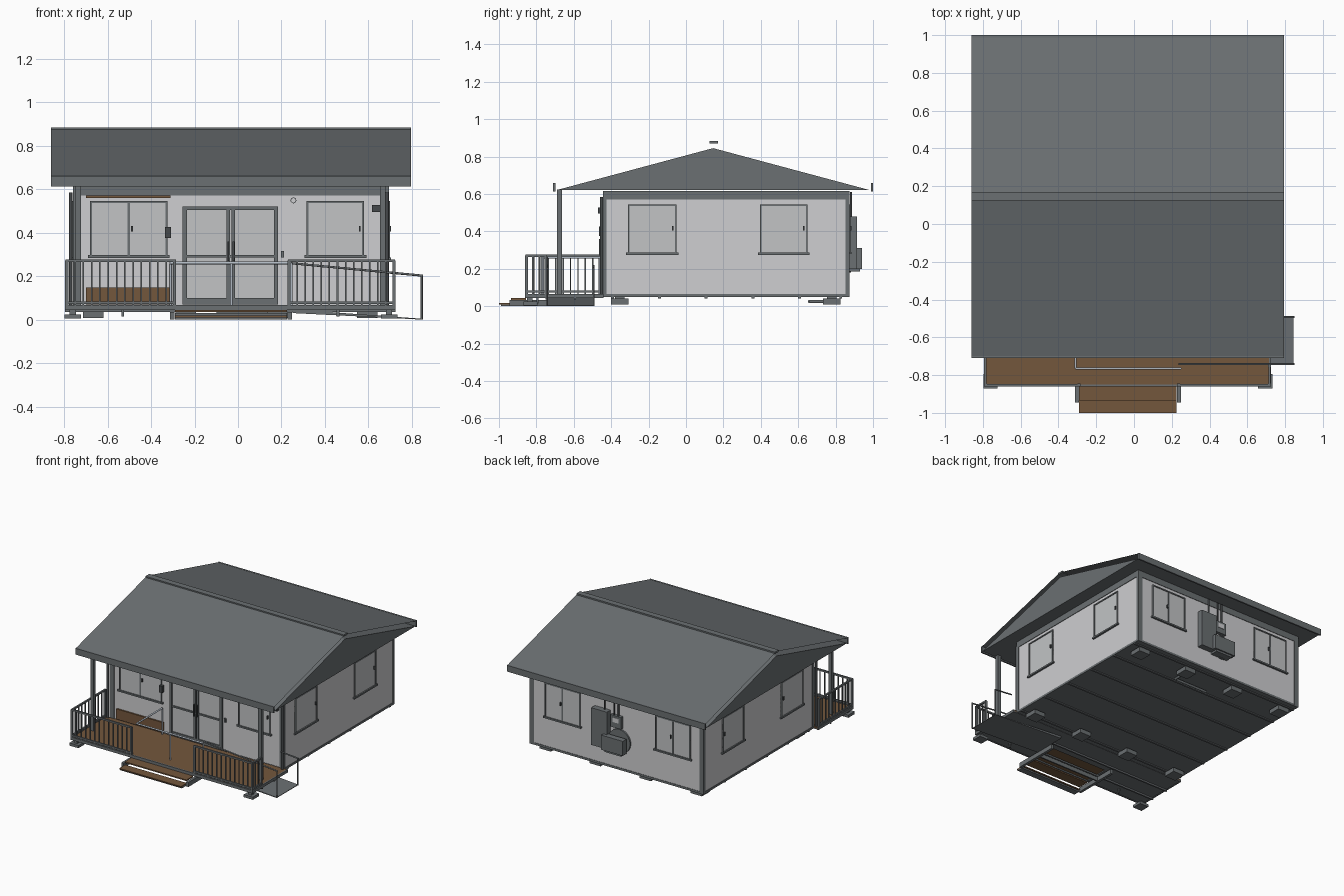
import bpy, bmesh, math
from mathutils import Vector, Matrix

if "Cube" in bpy.data.objects:
    bpy.data.objects.remove(bpy.data.objects["Cube"])


def mat(name, r, g, b):
    m = bpy.data.materials.new(name)
    m.diffuse_color = (r, g, b, 1)
    m.use_nodes = True
    m.node_tree.nodes["Principled BSDF"].inputs["Base Color"].default_value = m.diffuse_color
    return m


GREY = mat("slate grey", 0.145, 0.16, 0.168)
WALL = mat("wall light grey", 0.62, 0.62, 0.635)
GLASS = mat("pane grey", 0.54, 0.55, 0.56)
BROWN = mat("timber brown", 0.175, 0.095, 0.046)
DARK = mat("dark metal", 0.06, 0.066, 0.07)
STEEL = mat("light steel", 0.45, 0.5, 0.56)

CX = -0.035                       # house centre line
WX0, WX1, WY0, WY1 = -0.755, 0.69, -0.44, 0.87
WZ0, WZ1 = 0.05, 0.615


def part(name, material, boxes=(), rods=()):
    """One object from boxes (x0,x1,y0,y1,z0,z1) and rods (p,q,radius)."""
    bm = bmesh.new()
    for x0, x1, y0, y1, z0, z1 in boxes:
        m = Matrix.Translation(((x0 + x1) / 2, (y0 + y1) / 2, (z0 + z1) / 2))
        m = m @ Matrix.Diagonal((abs(x1 - x0), abs(y1 - y0), abs(z1 - z0), 1))
        bmesh.ops.create_cube(bm, size=1, matrix=m)
    for p, q, r in rods:
        p, q = Vector(p), Vector(q)
        rot = (q - p).to_track_quat('Z', 'Y').to_matrix().to_4x4()
        bmesh.ops.create_cone(bm, cap_ends=True, segments=12 if r < 0.02 else 32,
                              radius1=r, radius2=r, depth=(q - p).length,
                              matrix=Matrix.Translation((p + q) / 2) @ rot)
    return finish(name, material, bm)


def finish(name, material, bm):
    me = bpy.data.meshes.new(name)
    bm.to_mesh(me)
    bm.free()
    me.materials.append(material)
    ob = bpy.data.objects.new(name, me)
    bpy.context.collection.objects.link(ob)
    return ob


def on_wall(side, a0, a1, z0, z1, d0, d1):
    """Box on a wall: a along the wall, d outwards from it."""
    if side == 'front':
        return (a0, a1, WY0 - d1, WY0 - d0, z0, z1)
    if side == 'back':
        return (a0, a1, WY1 + d0, WY1 + d1, z0, z1)
    if side == 'right':
        return (WX1 + d0, WX1 + d1, a0, a1, z0, z1)
    return (WX0 - d1, WX0 - d0, a0, a1, z0, z1)


def prism(name, material, profile, x0, x1):
    """Extrude a (y, z) profile along x."""
    bm = bmesh.new()
    f = bm.faces.new([bm.verts.new((x0, y, z)) for y, z in profile])
    ext = bmesh.ops.extrude_face_region(bm, geom=[f])['geom']
    bmesh.ops.translate(bm, vec=(x1 - x0, 0, 0),
                        verts=[v for v in ext if isinstance(v, bmesh.types.BMVert)])
    bmesh.ops.recalc_face_normals(bm, faces=bm.faces)
    return finish(name, material, bm)


def sheet(name, material, pts):
    bm = bmesh.new()
    bm.faces.new([bm.verts.new(p) for p in pts])
    return finish(name, material, bm)


# House body, floor and trims
part("house_walls", WALL, [(WX0, WX1, WY0, WY1, WZ0 + 0.008, WZ1)])
part("floor_slab", GREY, [(WX0 - .003, WX1 + .003, WY0 - .003, WY1 + .003, WZ0, WZ0 + .016)])
part("floor_joists", GREY, [(WX0, WX1, y, y + .015, WZ0 - .008, WZ0)
                            for y in (-.4, -.15, .1, .35, .6, .82)])
e = 0.004
part("wall_top_band", GREY, [(WX0 - e, WX1 + e, WY0 - e, WY1 + e, 0.57, 0.617)])
part("corner_trims", GREY, [(x - .018, x + .018, y - .01, y + .01, WZ0, WZ1)
                            for x in (WX0 + .014, WX1 - .014) for y in (WY0 + .006, WY1 - .006)])

# Foundation pads
part("foundation_pads", GREY, [(x - .047, x + .047, y - .047, y + .047, z0, z1)
     for x in (-.665, -.24, .18, .595) for y in (-.355, .78) for z0, z1 in ((.008, .04),)]
     + [(x - .025, x + .025, y - .025, y + .025, .04, .052)
        for x in (-.665, -.24, .18, .595) for y in (-.355, .78)])
part("waste_pipe", GREY, rods=[((.18, .66, .025), (.18, .78, .025), .009),
                               ((-.1, .66, .025), (.18, .66, .025), .009)])

# Roof: solid gable core, thin sheets above, fascias and ridge cap
RX0, RX1, RYM = -0.86, 0.795, 0.145
prism("roof_core", GREY, [(-.695, .62), (.985, .62), (RYM, .845)], RX0 + .004, RX1 - .004)
for nm, y0, y1 in (("front", -.705, .13), ("back", .995, .16)):
    sheet("roof_sheet_" + nm, GREY, [(RX0, y0, .657), (RX1, y0, .657), (RX1, y1, .876), (RX0, y1, .876)])
part("eave_fascias", GREY, [(RX0, RX1, -.71, -.698, .613, .66), (RX0, RX1, .988, 1.0, .613, .66)])
part("ridge_cap", GREY, [(RX0, RX1, .125, .17, .87, .884)])
part("roof_posts", GREY, [(x - .013, x + .013, -.69, -.664, .06, .625) for x in (-.735, .665)])


# Windows
def window(name, side, a0, a1, z0, z1, split):
    t = 0.009
    part(name + "_pane", GLASS, [on_wall(side, a0, a1, z0, z1, 0, .004)])
    bars = [on_wall(side, a0, a0 + t, z0, z1, 0, .009), on_wall(side, a1 - t, a1, z0, z1, 0, .009),
            on_wall(side, a0, a1, z1 - t, z1, 0, .009),
            on_wall(side, a0 - .01, a1 + .01, z0 - .006, z0 + .006, 0, .014)]
    m = (a0 + a1) / 2
    if split:
        bars.append(on_wall(side, m - .005, m + .005, z0, z1, 0, .008))
    part(name + "_frame", GREY, bars)
    h = m + .015 if split else a1 - .02
    part(name + "_latch", DARK, [on_wall(side, h - .004, h + .004, .405, .43, 0, .014)])


window("front_left_window", 'front', -.68, -.325, .29, .545, True)
window("front_right_window", 'front', .315, .58, .29, .545, False)
window("back_left_window", 'back', -.65, -.355, .285, .545, True)
window("back_right_window", 'back', .27, .565, .285, .545, True)
for s in ('left', 'right'):
    window(s + "_window_a", s, -.31, -.05, .28, .545, False)
    window(s + "_window_b", s, .395, .65, .28, .545, False)

# Double door
D0, D1, DM = -.255, .185, -.033
part("door_glass", GLASS, [on_wall('front', D0, D1, .07, .52, 0, .004)])
part("door_frame", GREY,
     [on_wall('front', a, b, .07, .52, 0, .014) for a, b in
      ((D0, D0 + .02), (D1 - .02, D1), (DM - .02, DM - .003), (DM + .003, DM + .02))]
     + [on_wall('front', D0, D1, a, b, 0, .012) for a, b in
        ((.505, .52), (.285, .297), (.07, .1))])
part("door_handles", DARK, [on_wall('front', x, x + .008, .27, .36, .012, .026)
                            for x in (DM - .016, DM + .008)])

# Small fittings on the front wall
part("porch_lamp", DARK, [on_wall('front', -.335, -.308, .375, .425, 0, .025)])
part("wall_box", DARK, [on_wall('front', .615, .652, .495, .527, 0, .03)])
part("door_switch", GREY, [on_wall('front', .198, .212, .285, .315, 0, .01)])
part("round_vent_rim", GREY, rods=[((.255, WY0, .548), (.255, WY0 - .008, .548), .0135)])
part("round_vent", WALL, rods=[((.255, WY0, .548), (.255, WY0 - .01, .548), .0105)])
part("timber_panels", BROWN, [on_wall('front', -.70, -.31, .07, .147, 0, .012),
                              on_wall('front', -.70, -.31, .56, .57, 0, .015)])
part("downpipes", DARK, rods=[((x, WY0 - .012, .06), (x, WY0 - .012, .585), .009)
                              for x in (WX0 - .014, WX1 - .004)])

# Service equipment on the back wall
part("service_cabinet", GREY, [on_wall('back', .02, .15, .2, .48, 0, .045)])
part("meter_box", GREY, [on_wall('back', -.085, .005, .37, .46, 0, .025)])
part("meter_window", WALL, [on_wall('back', -.065, -.015, .41, .445, .02, .028)])
part("outdoor_unit", GREY, [on_wall('back', -.13, .05, .2, .31, .025, .07)])
part("unit_bracket", GREY, [on_wall('back', -.11, .03, .185, .2, 0, .06)])
part("unit_disc", GREY, rods=[((-.06, WY1, .27), (-.06, WY1 + .012, .27), .09)])
part("conduits", DARK, rods=[((x, WY1 + .012, .45), (x, WY1 + .012, .61), .006)
                             for x in (.06, -.02, -.055)])

# Deck with rim and beams
DX0, DX1, DY0 = -.795, .725, -.86
part("deck_boards", BROWN, [(DX0 + .008, DX1 - .008, DY0 + .008, WY0, .055, .064)])
part("deck_frame", GREY,
     [(DX0, DX1, DY0, DY0 + .01, .045, .066),
      (DX0, DX0 + .01, DY0, WY0, .045, .066), (DX1 - .01, DX1, DY0, WY0, .045, .066),
      (DX0, -.29, DY0, WY0, .048, .055), (.225, DX1, DY0, WY0, .048, .055),
      (-.29, .225, -.66, WY0, .048, .055)]
     + [(DX0, DX1, y, y + .012, .036, .048) for y in (-.75, -.6)])
part("deck_pads", GREY, [(x - .038, x + .038, -.87, -.795, .004, .024) for x in (-.76, .695)]
     + [(x - .014, x + .014, -.85, -.82, .024, .05) for x in (-.76, .695)])
part("deck_legs", GREY, [(x - .006, x + .006, -.8, -.788, .015, .05) for x in (-.53, .46)])

# Steps
part("step_treads", BROWN, [(-.29, .225, -1.0, -.93, .01, .018), (-.29, .225, -.935, -.855, .034, .043)])
part("step_sides", GREY, [(x, x + .02, -.945, -.6, 0, .034) for x in (-.312, .228)])
part("step_base", GREY, [(-.29, .225, -.99, -.94, 0, .01), (-.29, .225, -.75, -.74, .0, .03)])


# Balustrades
def railing(name, p, q, count):
    p, q = Vector((*p, 0)), Vector((*q, 0))
    r, boxes = .006, []
    for z in (.27, .078):
        boxes.append((min(p.x, q.x) - r, max(p.x, q.x) + r,
                      min(p.y, q.y) - r, max(p.y, q.y) + r, z - .006, z + .006))
    for i in range(count + 1):
        c = p.lerp(q, i / count)
        w = .0075 if i in (0, count) else .0035
        boxes.append((c.x - w, c.x + w, c.y - w, c.y + w, .05, .272))
    part(name, GREY, boxes)


railing("front_left_railing", (DX0 + .008, -.853), (-.292, -.853), 13)
railing("front_right_railing", (.235, -.853), (DX1 - .008, -.853), 13)
railing("left_railing", (DX0 + .008, -.853), (DX0 + .008, -.46), 10)
railing("right_railing", (DX1 - .008, -.853), (DX1 - .008, -.75), 3)

# Porch grab rail
part("grab_rail", STEEL, rods=[((-.31, -.765, .26), (.245, -.765, .26), .006),
                               ((-.31, -.765, .26), (-.31, -.46, .26), .006)]
     + [((x, y, .06), (x, y, .26), .006) for x, y in ((-.31, -.46), (-.03, -.765), (.245, -.765))])

# Access ramp and its handrail
bm = bmesh.new()
ring = [bm.verts.new((x, -.745, z)) for x, z in ((.25, .047), (.845, .004), (.845, 0), (.25, .03))]
f = bm.faces.new(ring)
ext = bmesh.ops.extrude_face_region(bm, geom=[f])['geom']
bmesh.ops.translate(bm, vec=(0, .255, 0), verts=[v for v in ext if isinstance(v, bmesh.types.BMVert)])
bmesh.ops.recalc_face_normals(bm, faces=bm.faces)
finish("access_ramp", GREY, bm)
rods = []
for y in (-.742, -.493):
    x0 = .235 if y < -.6 else .7
    rods += [((x0, y, .26 - (x0 - .235) * .095), (.85, y, .202), .005),
             ((.845, y, 0), (.845, y, .202), .005)]
part("ramp_handrails", GREY, rods=rods)
